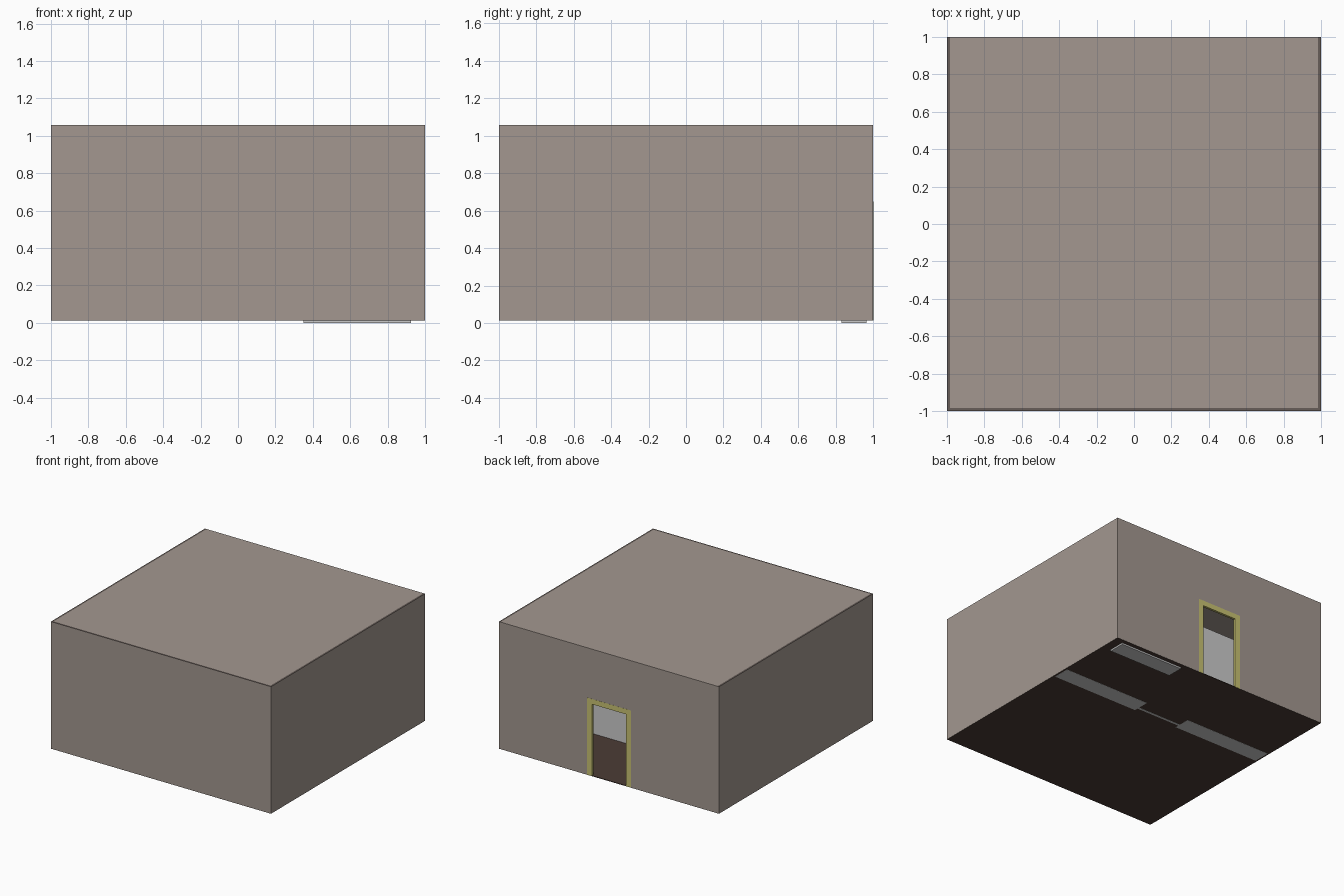
import bpy, bmesh

if "Cube" in bpy.data.objects:
    bpy.data.objects.remove(bpy.data.objects["Cube"])


def material(name, rgb):
    m = bpy.data.materials.new(name)
    m.diffuse_color = (*rgb, 1)
    m.use_nodes = True
    m.node_tree.nodes["Principled BSDF"].inputs["Base Color"].default_value = m.diffuse_color
    return m


WALL = material("wall_taupe", (0.366, 0.312, 0.278))
RIM = material("rim_brown", (0.135, 0.11, 0.098))
FLOOR = material("floor_brown", (0.072, 0.045, 0.036))
YELLOW = material("frame_yellow", (0.58, 0.54, 0.17))
GREY = material("inner_grey", (0.57, 0.575, 0.58))


def finish(bm, name, mat):
    bmesh.ops.recalc_face_normals(bm, faces=bm.faces)
    mesh = bpy.data.meshes.new(name)
    bm.to_mesh(mesh)
    bm.free()
    ob = bpy.data.objects.new(name, mesh)
    bpy.context.collection.objects.link(ob)
    mesh.materials.append(mat)
    return ob


def box(name, x0, x1, y0, y1, z0, z1, mat):
    bm = bmesh.new()
    bmesh.ops.create_cube(bm, size=1)
    for v in bm.verts:
        v.co = (x1 if v.co.x > 0 else x0,
                y1 if v.co.y > 0 else y0,
                z1 if v.co.z > 0 else z0)
    return finish(bm, name, mat)


def portal(name, half, top, hole_half, hole_top, y0, y1, z0, mat):
    """Upright slab with a door-shaped notch, extruded along y."""
    outline = [(-half, z0), (-hole_half, z0), (-hole_half, hole_top),
               (hole_half, hole_top), (hole_half, z0), (half, z0),
               (half, top), (-half, top)]
    bm = bmesh.new()
    face = bm.faces.new([bm.verts.new((x, y0, z)) for x, z in outline])
    ext = bmesh.ops.extrude_face_region(bm, geom=[face])["geom"]
    verts = [g for g in ext if isinstance(g, bmesh.types.BMVert)]
    bmesh.ops.translate(bm, verts=verts, vec=(0, y1 - y0, 0))
    return finish(bm, name, mat)


T, Z0, Z1 = 0.015, 0.014, 1.057   # wall thickness, base and top

# Outer shell: three plain walls with a darker top edge, roof and floor
walls = [box("left_wall", -1, -1 + T, -1, 1, Z0, Z1, WALL),
         box("right_wall", 1 - T, 1, -1, 1, Z0, Z1, WALL),
         box("front_wall", -1 + T, 1 - T, -1, -1 + T, Z0, Z1, WALL)]
for w in walls:
    w.data.materials.append(RIM)
    for p in w.data.polygons:
        if p.normal.z > 0.9:
            p.material_index = 1
box("roof", -1 + T, 1 - T, -1 + T, 1 - T, Z1 - T, Z1, WALL)
box("floor", -0.999, 0.999, -0.999, 0.999, 0.013, 0.018, FLOOR)

# Back wall with the entrance and its yellow frame
portal("back_wall", 1 - T, Z1, 0.158, 0.61, 1 - T, 1, Z0, WALL)
portal("door_frame", 0.2, 0.648, 0.155, 0.605, 0.982, 1.001, Z0, YELLOW)

# Interior partition with a thin closed door
portal("partition", 1 - T, 0.88, 0.2, 0.65, 0.25, 0.39, 0.012, GREY)
box("partition_door", -0.2, 0.2, 0.28, 0.30, 0.012, 0.65, GREY)

# Low cabinet beside the entrance, its base sits just under the floor
box("cabinet", 0.35, 0.925, 0.83, 0.965, 0, 0.3, GREY)
